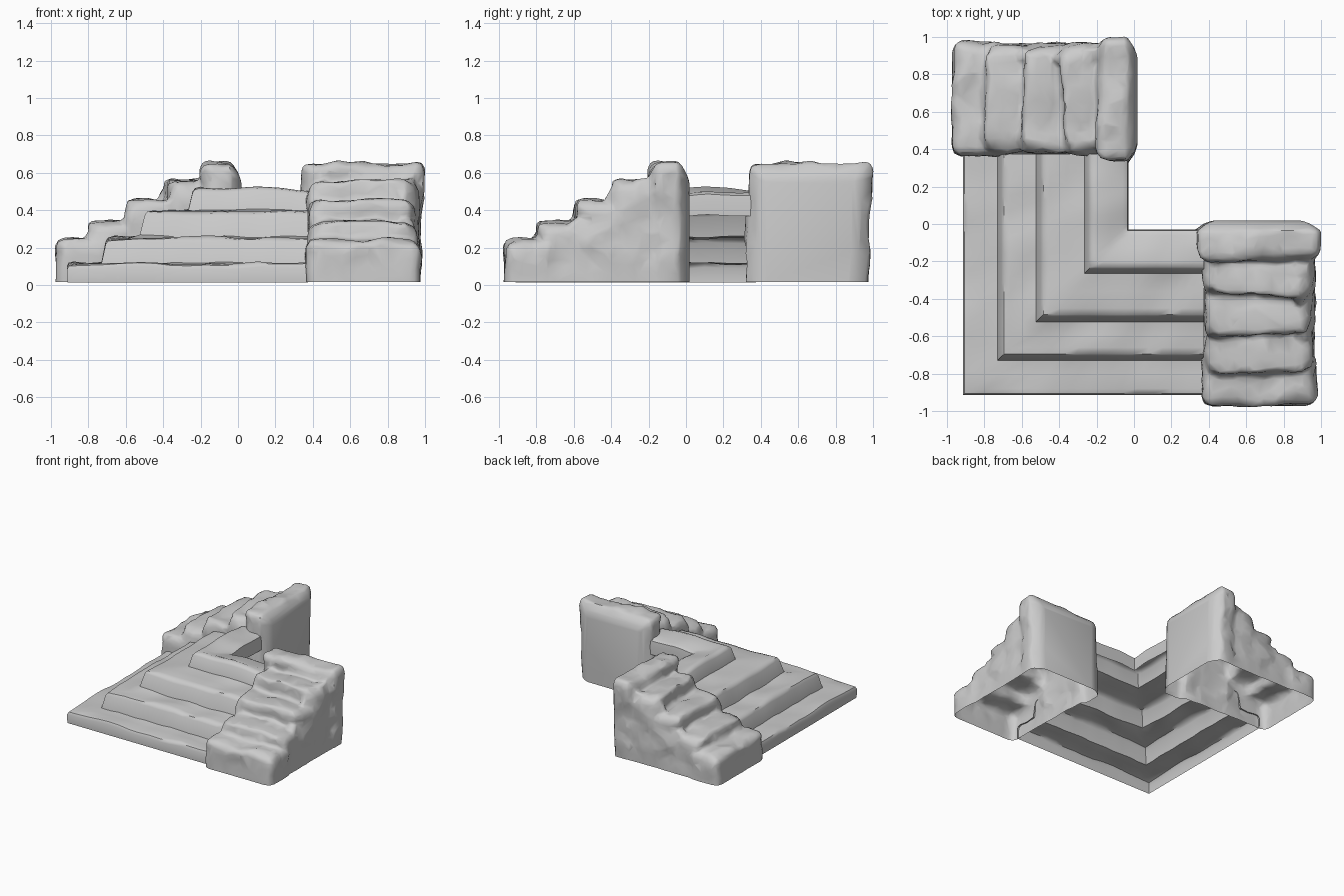
import bpy, bmesh
from mathutils import Vector, noise

if "Cube" in bpy.data.objects:
    bpy.data.objects.remove(bpy.data.objects["Cube"])

BASE = 0.012


def swap_xy(bm):
    """Reflect across the diagonal y = x."""
    for v in bm.verts:
        v.co.x, v.co.y = v.co.y, v.co.x
    bmesh.ops.reverse_faces(bm, faces=bm.faces[:])


def finish(bm, name, angle):
    mesh = bpy.data.meshes.new(name)
    bm.to_mesh(mesh)
    bm.free()
    obj = bpy.data.objects.new(name, mesh)
    bpy.context.collection.objects.link(obj)
    bpy.ops.object.select_all(action='DESELECT')
    obj.select_set(True)
    bpy.context.view_layer.objects.active = obj
    bpy.ops.object.shade_smooth_by_angle(angle=angle)
    return obj


def add_block(bm, bottom, top, y0, y1, z0, z1, bevel, skew=0.0):
    """Chamfered block; bottom and top are x ranges, skew tilts its front edge."""
    tmp = bmesh.new()
    bmesh.ops.create_cube(tmp, size=1)
    for v in tmp.verts:
        right = v.co.x > 0
        front = y0 + (skew if right else -skew)
        xs = top if v.co.z > 0 else bottom
        v.co = Vector((xs[int(right)], y1 if v.co.y > 0 else front, z1 if v.co.z > 0 else z0))
    bmesh.ops.bevel(tmp, geom=tmp.edges[:], offset=bevel, segments=2, profile=0.5, affect='EDGES')
    mesh = bpy.data.meshes.new("block")
    tmp.to_mesh(mesh)
    tmp.free()
    bm.from_mesh(mesh)
    bpy.data.meshes.remove(mesh)


# Corner staircase: an open stepped sheet mitred round the corner
profile = [(-0.912, BASE), (-0.915, 0.09), (-0.905, 0.11), (-0.88, 0.116), (-0.80, 0.112), (-0.73, 0.118),
           (-0.708, 0.225), (-0.695, 0.245), (-0.66, 0.252), (-0.59, 0.25), (-0.525, 0.262),
           (-0.498, 0.37), (-0.485, 0.39), (-0.45, 0.396), (-0.36, 0.39), (-0.265, 0.40),
           (-0.243, 0.49), (-0.23, 0.505), (-0.20, 0.512), (-0.13, 0.495), (-0.06, 0.495),
           (-0.035, 0.48), (-0.03, 0.44), (-0.03, 0.37)]
bm = bmesh.new()
N = 14
rows = []
for d, z in profile:
    half = [(d + (0.375 - d) * i / N, d) for i in range(N + 1)]
    path = half[::-1] + [(y, x) for x, y in half[1:]]
    row = []
    for x, y in path:
        along = max(x, y)
        worn = 0.018 * noise.noise(Vector((along * 5, d * 7, 3))) if BASE < z else 0
        row.append(bm.verts.new((x, y, z + worn)))
    rows.append(row)
for a, b in zip(rows, rows[1:]):
    for i in range(len(a) - 1):
        bm.faces.new((a[i + 1], a[i], b[i], b[i + 1]))
finish(bm, "corner_stairs", 0.8)


# Rock parapet: (front y, top z, bottom x range, top x range) for each boulder course
courses = [(-0.975, 0.245, (0.365, 0.975), (0.37, 0.97)),
           (-0.785, 0.335, (0.36, 0.97), (0.39, 0.955)),
           (-0.59, 0.45, (0.355, 0.97), (0.39, 0.95)),
           (-0.38, 0.55, (0.35, 0.97), (0.38, 0.96)),
           (-0.19, 0.65, (0.315, 0.965), (0.335, 0.995))]
bm = bmesh.new()
for i, (y, z, lo, hi) in enumerate(courses):
    back = 0.018 if i == 4 else courses[i + 1][0] + 0.1
    skew = (0, 0.02, 0.015, -0.01, 0.01)[i]
    add_block(bm, lo, hi, y, back, -0.12, z, 0.05, skew)
    # Overhanging cap stone of the course
    if 0 < i < 4:
        add_block(bm, (0.44, 0.93), (0.43, 0.91), y - 0.006, y + 0.18, z - 0.085, z + 0.006, 0.022, skew)
# Loose stones along the outer side
for x, y, z in [(0.89, -0.35, 0.47), (0.92, -0.56, 0.34), (0.91, -0.22, 0.54)]:
    add_block(bm, (x - 0.07, x + 0.04), (x - 0.04, x + 0.03), y - 0.06, y + 0.08, z - 0.1, z + 0.03, 0.02)

# Fuse the stones into one skin and chip the surface
rough = finish(bm, "rough_rock", 0.6)
mod = rough.modifiers.new("fuse", 'REMESH')
mod.mode = 'VOXEL'
mod.voxel_size = 0.016
fused = bpy.data.meshes.new_from_object(rough.evaluated_get(bpy.context.evaluated_depsgraph_get()))
bpy.data.objects.remove(rough)

for name, mirrored in (("right_rock_parapet", False), ("left_rock_parapet", True)):
    bm = bmesh.new()
    bm.from_mesh(fused)
    for v in bm.verts:
        # Back end tapers to a smaller flat face
        taper = min(1, max(0, (v.co.y + 0.035) / 0.05))
        v.co.x += (0.665 - v.co.x) * 0.16 * taper
        v.co.z -= 0.05 * taper * max(0, v.co.z) / 0.65
        fade = min(1, max(0, (0.0 - v.co.y) / 0.06))
        low = min(1, max(0.3, v.co.z / 0.15))
        shift = noise.noise_vector(v.co * 5) * 0.024 + noise.noise_vector(v.co * 13) * 0.01
        v.co += shift * fade * low
    # Open underside
    bmesh.ops.bisect_plane(bm, geom=bm.verts[:] + bm.edges[:] + bm.faces[:],
                           plane_co=(0, 0, BASE + 0.003), plane_no=(0, 0, 1), clear_inner=True)
    if mirrored:
        swap_xy(bm)
    rock = finish(bm, name, 0.75)
    chip = rock.modifiers.new("chip", 'DECIMATE')
    chip.ratio = 0.12
bpy.data.meshes.remove(fused)
